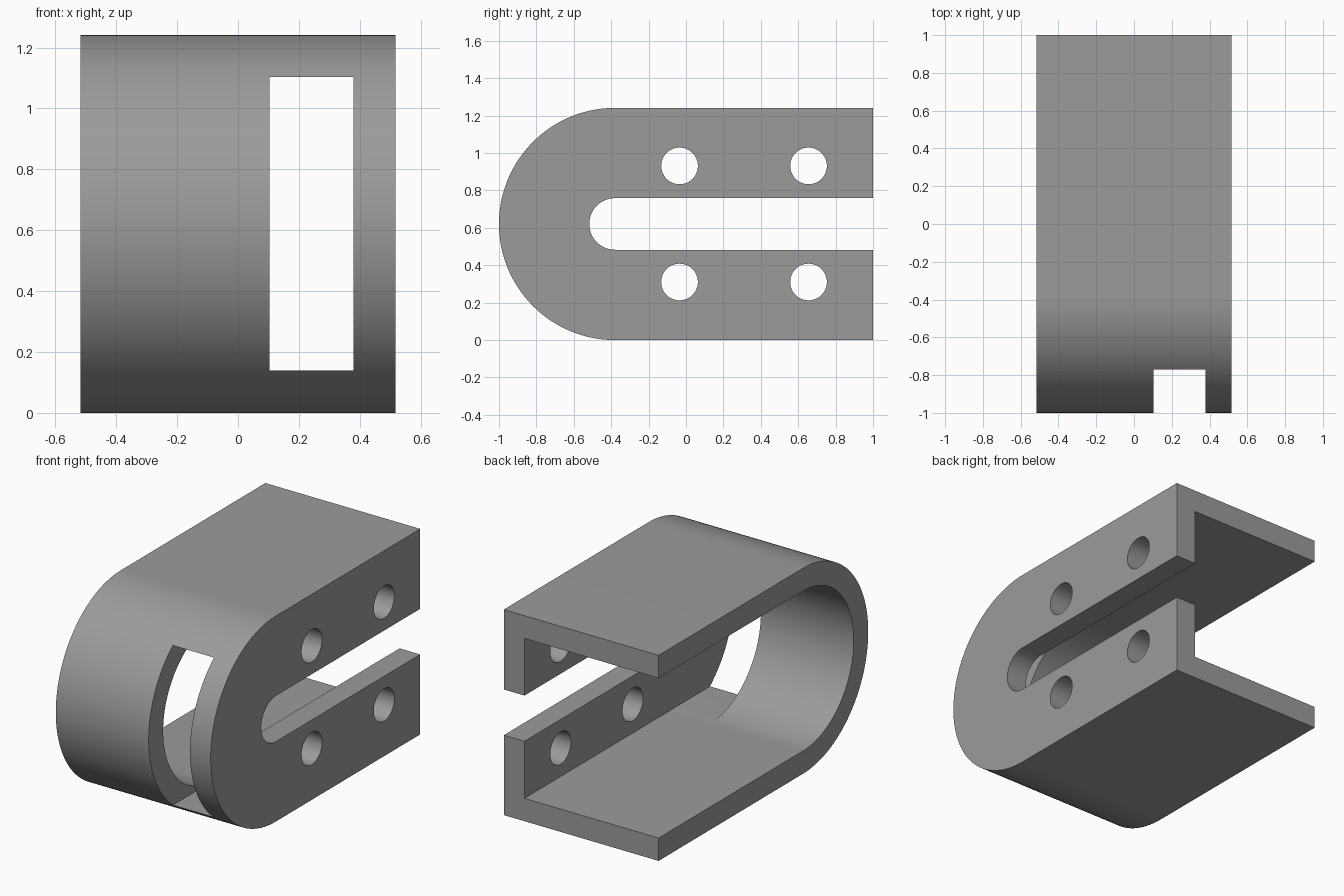
import bpy, bmesh, math

if "Cube" in bpy.data.objects:
    bpy.data.objects.remove(bpy.data.objects["Cube"])

U = 2 / 58                      # base module of the part
R = 18 * U                      # outer bend radius
T = 4 * U                       # wall thickness
HALF_W = 15 * U
CY, CZ = -1 + R, R              # bend centre

metal = bpy.data.materials.new("grey_metal")
metal.diffuse_color = (0.33, 0.33, 0.33, 1)
metal.use_nodes = True
metal.node_tree.nodes["Principled BSDF"].inputs["Base Color"].default_value = metal.diffuse_color


def extrude_x(name, profile, x0, x1):
    """Extrude a (y, z) outline along x."""
    bm = bmesh.new()
    face = bm.faces.new([bm.verts.new((x0, y, z)) for y, z in profile])
    ext = bmesh.ops.extrude_face_region(bm, geom=[face])
    moved = [v for v in ext["geom"] if isinstance(v, bmesh.types.BMVert)]
    bmesh.ops.translate(bm, verts=moved, vec=(x1 - x0, 0, 0))
    bmesh.ops.recalc_face_normals(bm, faces=bm.faces[:])
    mesh = bpy.data.meshes.new(name)
    bm.to_mesh(mesh)
    bm.free()
    obj = bpy.data.objects.new(name, mesh)
    bpy.context.collection.objects.link(obj)
    return obj


def u_profile(r, y_end, n):
    """Half round nose at the front, straight legs to y_end."""
    arc = [(CY - r * math.sin(math.pi * i / n), CZ + r * math.cos(math.pi * i / n))
           for i in range(n + 1)]
    return [(y_end, CZ + r)] + arc + [(y_end, CZ - r)]


def circle(y, z, r, n=48):
    return [(y + r * math.cos(math.tau * i / n), z + r * math.sin(math.tau * i / n))
            for i in range(n)]


# Solid rounded body
bracket = extrude_x("bracket", u_profile(R, 1, 72), -HALF_W, HALF_W)
bracket.data.materials.append(metal)

# Hollow inside, open at the left and the back
cutters = [extrude_x("cavity_cutter", u_profile(R - T, 1.2, 72), -HALF_W - 0.2, HALF_W - T)]

# Slot through the side plate
cutters.append(extrude_x("slot_cutter", u_profile(4 * U, 1.3, 36), HALF_W - 2 * T, HALF_W + 0.2))

# Window through the rounded nose, beside the side plate
z0, z1 = T + 0.0005, 2 * R - T - 0.0005
cutters.append(extrude_x("window_cutter",
                         [(-1.2, z0), (CY + 0.1, z0), (CY + 0.1, z1), (-1.2, z1)],
                         3 * U, HALF_W - T))

# Four bolt holes in the side plate
for y in (-U, 19 * U):
    for z in (9 * U, 27 * U):
        cutters.append(extrude_x("hole_cutter", circle(y, z, 0.098),
                                 HALF_W - 2 * T, HALF_W + 0.2))

for c in cutters:
    c.hide_render = True
    mod = bracket.modifiers.new(c.name, 'BOOLEAN')
    mod.operation = 'DIFFERENCE'
    mod.solver = 'EXACT'
    mod.object = c

# Bake the cuts and drop the cutters
graph = bpy.context.evaluated_depsgraph_get()
result = bpy.data.meshes.new_from_object(bracket.evaluated_get(graph))
bracket.modifiers.clear()
bracket.data = result
for c in cutters:
    bpy.data.objects.remove(c)
result.materials.clear()
result.materials.append(metal)
for p in result.polygons:
    p.material_index = 0

bpy.context.view_layer.objects.active = bracket
bracket.select_set(True)
bpy.ops.object.shade_smooth_by_angle(angle=math.radians(25))
